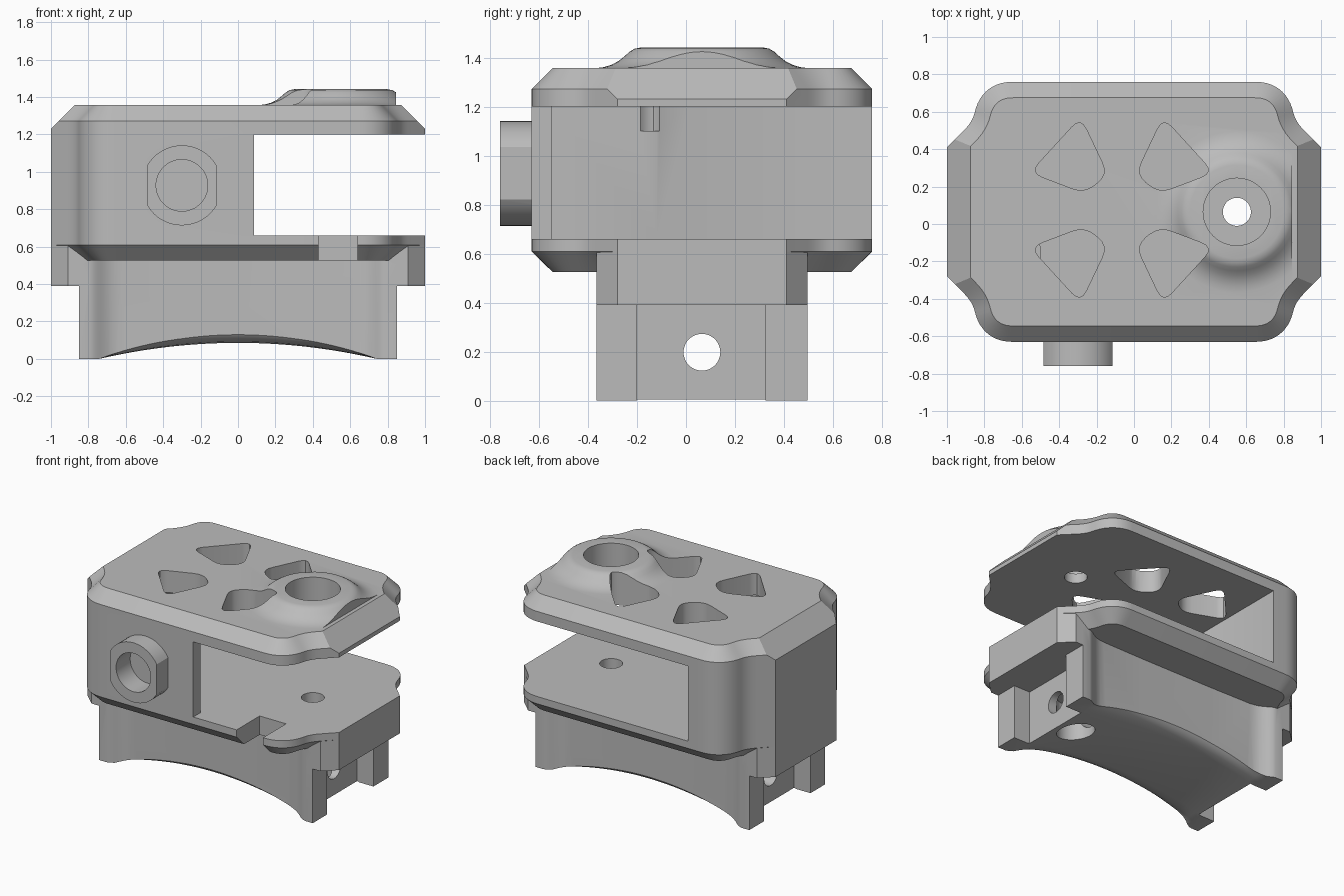
import bpy, bmesh, math
from mathutils import Vector, Matrix
from mathutils.geometry import interpolate_bezier

if "Cube" in bpy.data.objects:
    bpy.data.objects.remove(bpy.data.objects["Cube"])

CY = 0.065  # depth of the symmetry plane

grey = bpy.data.materials.new("plain_grey")
grey.use_nodes = True
grey.diffuse_color = (0.5, 0.5, 0.5, 1)
grey.node_tree.nodes["Principled BSDF"].inputs["Base Color"].default_value = (0.5, 0.5, 0.5, 1)


def loft(name, loops):
    """Closed solid through a list of equal-length point loops."""
    bm = bmesh.new()
    rings = [[bm.verts.new(p) for p in loop] for loop in loops]
    n = len(rings[0])
    for a, b in zip(rings, rings[1:]):
        for i in range(n):
            j = (i + 1) % n
            bm.faces.new((a[i], a[j], b[j], b[i]))
    bm.faces.new(rings[0])
    bm.faces.new(rings[-1])
    bmesh.ops.recalc_face_normals(bm, faces=bm.faces)
    me = bpy.data.meshes.new(name)
    bm.to_mesh(me)
    bm.free()
    me.materials.append(grey)
    ob = bpy.data.objects.new(name, me)
    bpy.context.collection.objects.link(ob)
    return ob


def prism(name, pts, z0, z1):
    return loft(name, [[(x, y, z) for x, y in pts] for z in (z0, z1)])


def box(name, x0, x1, y0, y1, z0, z1):
    return prism(name, [(x0, y0), (x1, y0), (x1, y1), (x0, y1)], z0, z1)


def circle(r, n=48):
    return [(r * math.cos(math.tau * i / n), r * math.sin(math.tau * i / n)) for i in range(n)]


def rod(name, r, length, loc, axis="Z"):
    ob = prism(name, circle(r), 0, length)
    turn = {"Z": Matrix(), "X": Matrix.Rotation(math.pi / 2, 4, "Y"),
            "Y": Matrix.Rotation(-math.pi / 2, 4, "X")}[axis]
    ob.data.transform(Matrix.Translation(loc) @ turn)
    return ob


def combine(ob, tool, op):
    mod = ob.modifiers.new(op, "BOOLEAN")
    mod.operation, mod.solver, mod.object = op, "EXACT", tool
    bpy.context.view_layer.objects.active = ob
    bpy.ops.object.modifier_apply(modifier=mod.name)
    bpy.data.objects.remove(tool)


def slice_off(ob, co, no):
    bm = bmesh.new()
    bm.from_mesh(ob.data)
    res = bmesh.ops.bisect_plane(bm, geom=bm.verts[:] + bm.edges[:] + bm.faces[:],
                                 plane_co=co, plane_no=no, clear_outer=True)
    bmesh.ops.holes_fill(bm, edges=[e for e in res["geom_cut"] if isinstance(e, bmesh.types.BMEdge)])
    bmesh.ops.recalc_face_normals(bm, faces=bm.faces)
    bm.to_mesh(ob.data)
    bm.free()


def mirror4(quarter):
    """Full outline from the +x +y quarter, about the plane y = CY."""
    half = quarter + [(-x, y) for x, y in reversed(quarter)]
    return [(x, CY + y) for x, y in half + [(-x, -y) for x, y in half]]


def rounded(pts, r):
    out = []
    for i, p in enumerate(pts):
        p, a, b = Vector(p), Vector(pts[i - 1]), Vector(pts[(i + 1) % len(pts)])
        s, e = p + (a - p).normalized() * r, p + (b - p).normalized() * r
        out += [tuple(s * (1 - t) ** 2 + p * 2 * t * (1 - t) + e * t * t) for t in (0, .25, .5, .75, 1)]
    return out


def inset(pts, d):
    """Move an anticlockwise outline inward by d."""
    out = []
    for i, p in enumerate(pts):
        p, a, b = Vector(p), Vector(pts[i - 1]), Vector(pts[(i + 1) % len(pts)])
        u, v = (p - a).normalized(), (b - p).normalized()
        n = Vector((-u.y - v.y, u.x + v.x)).normalized()
        out.append(tuple(p + n * d / max(0.5, n.dot(Vector((-u.y, u.x))))))
    return out


def bez(a, b, c, d, n):
    return [tuple(p.xy) for p in interpolate_bezier(*[Vector(q).to_3d() for q in (a, b, c, d)], n)]


# Housing: S-cornered outline with chamfered top and bottom rims
quarter = [(1, .345)] + bez((.91, .435), (.875, .47), (.86, .5), (.852, .53), 7)
quarter += bez((.852, .53), (.83, .63), (.76, .695), (.65, .695), 12)[1:]
outline = mirror4(quarter)
small = inset(outline, 0.085)
housing = loft("housing", [[(x, y, z) for x, y in o] for o, z in
                           ((small, .525), (outline, .608), (outline, 1.272), (small, 1.357))])
for s in (1, -1):
    slice_off(housing, (s, 0, 1.23), (s, 0, 1))

# Flared bolt hump on the roof, trimmed flat at the outer side
hump_profile = [(.43, 1.3), (.43, 1.357), (.40, 1.361), (.37, 1.37), (.34, 1.386), (.315, 1.406),
                (.295, 1.424), (.275, 1.436), (.25, 1.441)]
hump = loft("hump", [[(.55 + x, CY + y, z) for x, y in circle(r, 64)] for r, z in hump_profile])
slice_off(hump, (.845, 0, 0), (1, 0, 0))
combine(housing, hump, "UNION")

# Base column with scooped sides, and the end blocks above it
side = bez((.79, .43), (.74, .42), (.72, .37), (.62, .365), 8)
column = prism("column", mirror4([(.85, .43)] + side + [(.3, .36)]), 0, .58)

# Arched underside, rolling up toward the front and back faces
arch = []
for y, dz in ((-.6, .07), (-.365, .05), (-.345, .025), (-.31, .007), (-.26, 0),
              (.26, 0), (.31, .007), (.345, .025), (.365, .05), (.6, .07)):
    xs = [.74 * (i / 16 - 1) for i in range(33)]
    top = [(x, CY + y, (.085 + dz) * (1 - (x / .74) ** 2)) for x in xs]
    arch.append(top + [(.74, CY + y, -.2), (-.74, CY + y, -.2)])
combine(column, loft("arch_cutter", arch), "DIFFERENCE")

# Channels in the column ends
for s in (1, -1):
    combine(column, box("channel_cutter", *sorted((s * .72, s * 1.2)), -.2, .325, -.1, .39), "DIFFERENCE")
combine(housing, column, "UNION")
for s in (1, -1):
    pts = [(.79, -.43), (.91, -.43), (1, -.345), (1, .345), (.91, .43), (.79, .43)]
    combine(housing, prism("end_block", [(s * x, CY + y) for x, y in pts], .39, .64), "UNION")

# Inner chamber, open at one end and along the back
chamber = [(1.3, -1), (1.3, 1), (-.55, 1), (-.55, .01), (-.5, -.12), (-.5, -.55), (.085, -.55), (.085, -1)]
combine(housing, prism("chamber_cutter", chamber, .66, 1.2), "DIFFERENCE")

# Notch in the front lip of the floor
combine(housing, box("notch_cutter", .43, .64, -.9, -.368, .5, .8), "DIFFERENCE")

# Four kite-shaped roof windows
kite = rounded([(-.49, .215), (-.22, .44), (-.07, .215), (-.2, .085)], .065)
kite = rounded([(-.555, .275), (-.285, .57), (-.14, .265), (-.265, .165)], .07)
for mx in (0, 1):
    for my in (0, 1):
        pts = [(-.13 - x if mx else x, .15 - y if my else y) for x, y in kite]
        combine(housing, prism("window_cutter", pts, 1.1, 1.6), "DIFFERENCE")

# Bolt holes, counterbores and the long cross hole
combine(housing, rod("bolt_cutter", .075, 3, (.55, CY, -1)), "DIFFERENCE")
combine(housing, rod("head_cutter", .18, 1, (.55, CY, 1.27)), "DIFFERENCE")
combine(housing, rod("nut_cutter", .125, .5, (.55, CY, -.2)), "DIFFERENCE")
combine(housing, rod("cross_cutter", .075, 3, (-1.5, CY, .197), "X"), "DIFFERENCE")

# Front port: round boss with two flats and a blind bore
port = rod("port", .214, .2, (-.3, -.76, .927), "Y")
for s in (1, -1):
    slice_off(port, (-.3 + s * .185, 0, 0), (s, 0, 0))
combine(housing, port, "UNION")
combine(housing, rod("bore_cutter", .138, .38, (-.3, -.98, .927), "Y"), "DIFFERENCE")

bpy.ops.object.select_all(action="DESELECT")
housing.select_set(True)
bpy.context.view_layer.objects.active = housing
bpy.ops.object.shade_smooth_by_angle(angle=math.radians(28))
